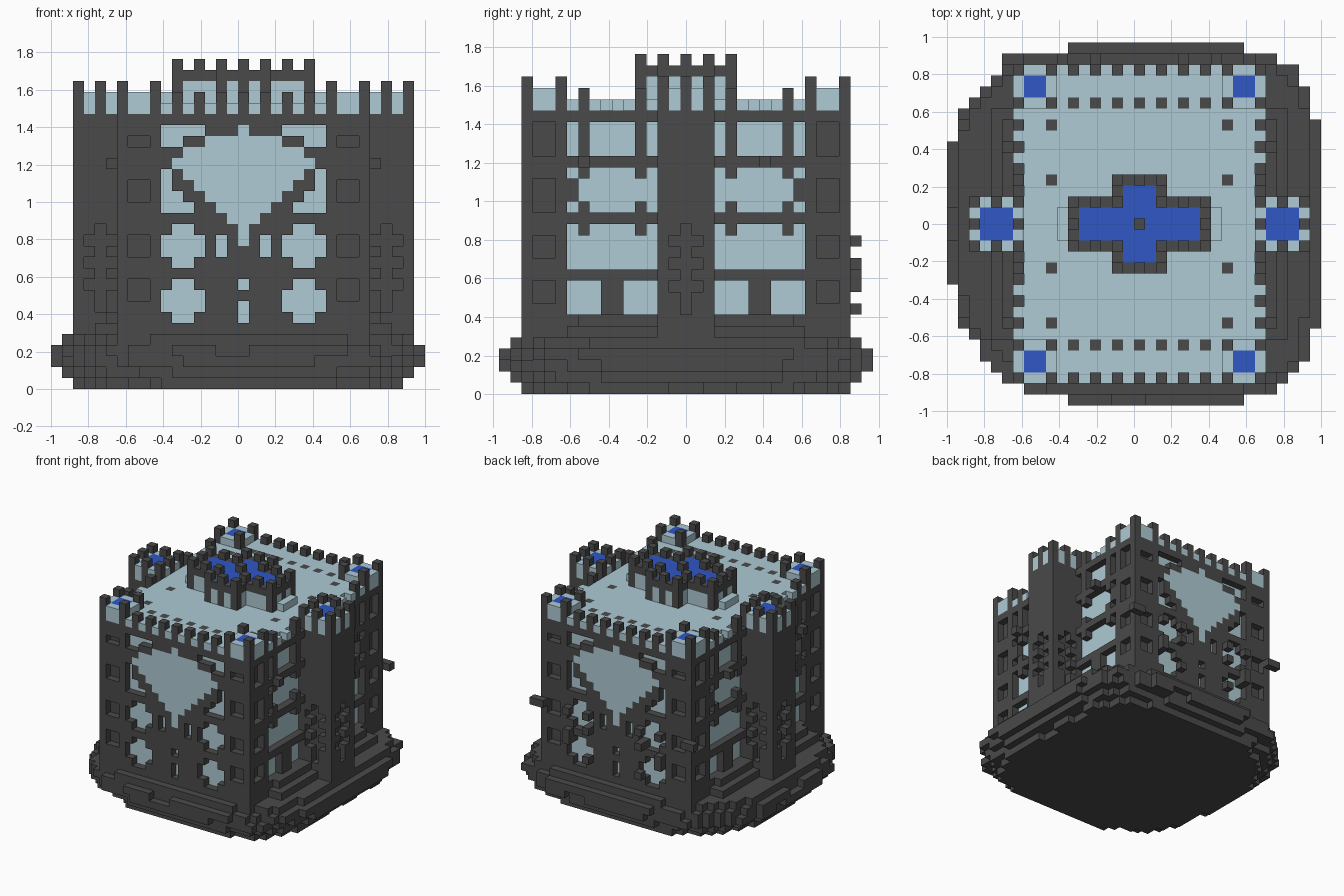
import bpy, bmesh, random

random.seed(4)
if "Cube" in bpy.data.objects:
    bpy.data.objects.remove(bpy.data.objects["Cube"], do_unlink=True)

V = 2 / 34                      # block size
DARK, GLASS, BLUE = range(3)
COLOURS = [("dark stone", (0.068, 0.068, 0.068, 1)),
           ("pale blue stone", (0.425, 0.595, 0.66, 1)),
           ("royal blue", (0.029, 0.095, 0.56, 1))]
materials = []
for name, colour in COLOURS:
    m = bpy.data.materials.new(name)
    m.use_nodes = True
    m.diffuse_color = colour
    m.node_tree.nodes["Principled BSDF"].inputs["Base Color"].default_value = colour
    materials.append(m)

blocks = {}                     # cell -> (part name, colour)


def mirrored(i, j):
    return {(i, j), (34 - i, j), (i, 32 - j), (34 - i, 32 - j)}


def fill(part, colour, xs, ys, zs, mirror=True):
    """Set every block in the ranges, repeated in all four quarters."""
    for i in xs:
        for j in ys:
            for a, b in (mirrored(i, j) if mirror else [(i, j)]):
                for k in zs:
                    blocks[a, b, k] = (part, colour)


def carve(xs, ys, zs):
    for i in xs:
        for j in ys:
            for a, b in mirrored(i, j):
                for k in zs:
                    blocks.pop((a, b, k), None)


def front_window(xs, zs):
    """Pale pane set one block deep in the front and back walls."""
    carve(xs, [2], zs)
    fill("windows", GLASS, xs, [3], zs)


def side_window(ys, zs):
    carve([6], ys, zs)
    fill("windows", GLASS, [7], ys, zs)


# Rocky base: stacked ragged layers, squarer on the +x side
LAYERS = [0.87, 0.935, 0.985, 0.985, 0.95]
ROUNDNESS = {(False, False): 2.7, (False, True): 3, (True, False): 4, (True, True): 4.5}
for k, limit in enumerate(LAYERS):
    ragged = {}
    for i in range(34):
        for j in range(33):
            n = ROUNDNESS[i > 16, j > 16]
            reach = (abs((i - 16.5) / 17) ** n + abs((j - 16) / 16.5) ** n) ** (1 / n)
            chip = ragged.setdefault((i // 3, j // 3), random.uniform(-0.02, 0.02))
            if reach <= limit + chip:
                blocks[i, j, k] = ("rocky_base", DARK)

# Main hall and its pale roof
fill("main_hall", DARK, range(6, 18), range(2, 17), range(4, 25))
fill("hall_roof", GLASS, range(6, 18), range(2, 17), [25])
carve([6], [9, 11, 13], [25])
fill("side_step", DARK, [4, 5], range(6, 14), [5])
fill("side_step", DARK, [5], range(7, 14), [6])

# Corner turrets
fill("corner_turret", GLASS, range(6, 10), range(2, 6), [25, 26])
fill("corner_turret", BLUE, [7, 8], [3, 4], [26])
for i in (6, 9):
    for j in (2, 5):
        fill("corner_merlons", DARK, [i], [j], range(25, 28))

# Battlements on the outer edge, with studs flush in the roof behind
for i in range(11, 18, 2):
    fill("wing_merlons", DARK, [i], [2], [25, 26])
    fill("roof_studs", DARK, [i], [5], [25])
# Sparse posts along the sides
for j in (7, 12):
    fill("side_posts", DARK, [6], [j], [25, 26])
    fill("roof_studs", DARK, [9], [j], [25])

# Side towers
fill("side_tower", DARK, range(2, 7), range(14, 17), range(4, 25))
fill("side_tower", GLASS, range(2, 7), range(14, 17), [25, 26])
fill("side_tower", BLUE, range(3, 6), range(15, 17), [26])
for i in (2, 4, 6):
    for j in (14, 16):
        if (i, j) != (4, 16):
            fill("tower_merlons", DARK, [i], [j], range(25, 28))

# Cross-shaped keep on the roof
fill("keep_step", GLASS, range(10, 18), range(15, 17), [26])


def in_cross(i, j, grow=0):
    x, y = abs(i - 17) - grow, abs(j - 16) - grow
    return (x <= 5 and y <= 1) or (x <= 1 and y <= 3)


for i in range(11, 24):
    for j in range(12, 21):
        if in_cross(i, j):
            fill("keep", BLUE, [i], [j], range(26, 29), False)
        elif in_cross(i, j, 1):
            merlon = (i + j) % 2 == 1
            pillar = merlon and i not in (13, 21)
            fill("keep", DARK if pillar else GLASS, [i], [j], [26, 27], False)
            fill("keep_rim", DARK, [i], [j], range(28, 30 if merlon else 29), False)
fill("keep_spire", DARK, [17], [16], [29], False)

# Large kite-shaped panel, flush with the front and back walls
KITE = {23: 0, 22: 3, 21: 5, 20: 6, 19: 5, 18: 4, 17: 3, 16: 2, 15: 1, 14: 0, 13: 0}
for k, half in KITE.items():
    fill("kite_panel", GLASS, range(17 - half, 18), [2], [k])

# Clover windows, with corners left solid
for base in (6, 11):
    front_window(range(10, 14), [base + 1, base + 2])
    front_window([11, 12], [base, base + 3])
# Stepped windows around the kite
for k, width in ((23, 4), (22, 2), (19, 1), (18, 1), (17, 2), (16, 3)):
    front_window(range(10, 10 + width), [k])
# Slits
front_window([15], [12, 13])
front_window([17], [6, 7, 9])

# Blind niches on the corner turrets
for k0, k1 in ((8, 10), (12, 14), (17, 19), (22, 23)):
    carve([7, 8], [2], range(k0, k1))
for k0, k1 in ((8, 10), (12, 14), (16, 19), (21, 24)):
    carve([6], [3, 4], range(k0, k1))

# Large side windows
side_window([6, 7, 8, 11, 12, 13], range(7, 10))
side_window(range(6, 14), range(11, 15))
side_window(range(6, 14), range(16, 20))
side_window(range(6, 14), range(21, 24))
for j in (7, 12):
    fill("window_brackets", DARK, [6], [j], [14, 16, 19, 21, 22, 23])
fill("window_brackets", DARK, [6], [6], [17, 18])

# Spouts on the side walls
for i in (5, 29):
    for j in (7, 23):
        fill("spouts", DARK, [i], [j], [20], False)

# Branching grooves cut into the side towers
carve([4], [14], range(7, 15))
carve([3, 5], [14], [9, 11, 13])
carve([2], [16], range(7, 15))
carve([2], [15], [9, 11, 13])

# Knobs around the back windows
for i, k in ((10, 13), (13, 13), (13, 11), (10, 9), (10, 10), (13, 7), (6, 13), (5, 13)):
    fill("back_knobs", DARK, [i, 34 - i], [31], [k], False)

# Turn the blocks of each part into one mesh of exposed faces
FACES = []
for axis in range(3):
    for side in (0, 1):
        ring = []
        for u, w in ((0, 0), (1, 0), (1, 1), (0, 1)):
            corner = [0, 0, 0]
            corner[axis], corner[(axis + 1) % 3], corner[(axis + 2) % 3] = side, u, w
            ring.append(corner)
        step = [0, 0, 0]
        step[axis] = 2 * side - 1
        FACES.append((step, ring if side else ring[::-1]))

for part in sorted({p for p, c in blocks.values()}):
    bm = bmesh.new()
    points = {}
    for cell, (owner, colour) in blocks.items():
        if owner != part:
            continue
        for step, ring in FACES:
            if tuple(a + b for a, b in zip(cell, step)) in blocks:
                continue
            verts = []
            for corner in ring:
                key = tuple(a + b for a, b in zip(cell, corner))
                if key not in points:
                    x, y, z = key
                    points[key] = bm.verts.new(((x - 17) * V, (y - 16.5) * V, z * V))
                verts.append(points[key])
            bm.faces.new(verts).material_index = colour
    mesh = bpy.data.meshes.new(part)
    bm.to_mesh(mesh)
    bm.free()
    for m in materials:
        mesh.materials.append(m)
    bpy.context.collection.objects.link(bpy.data.objects.new(part, mesh))
